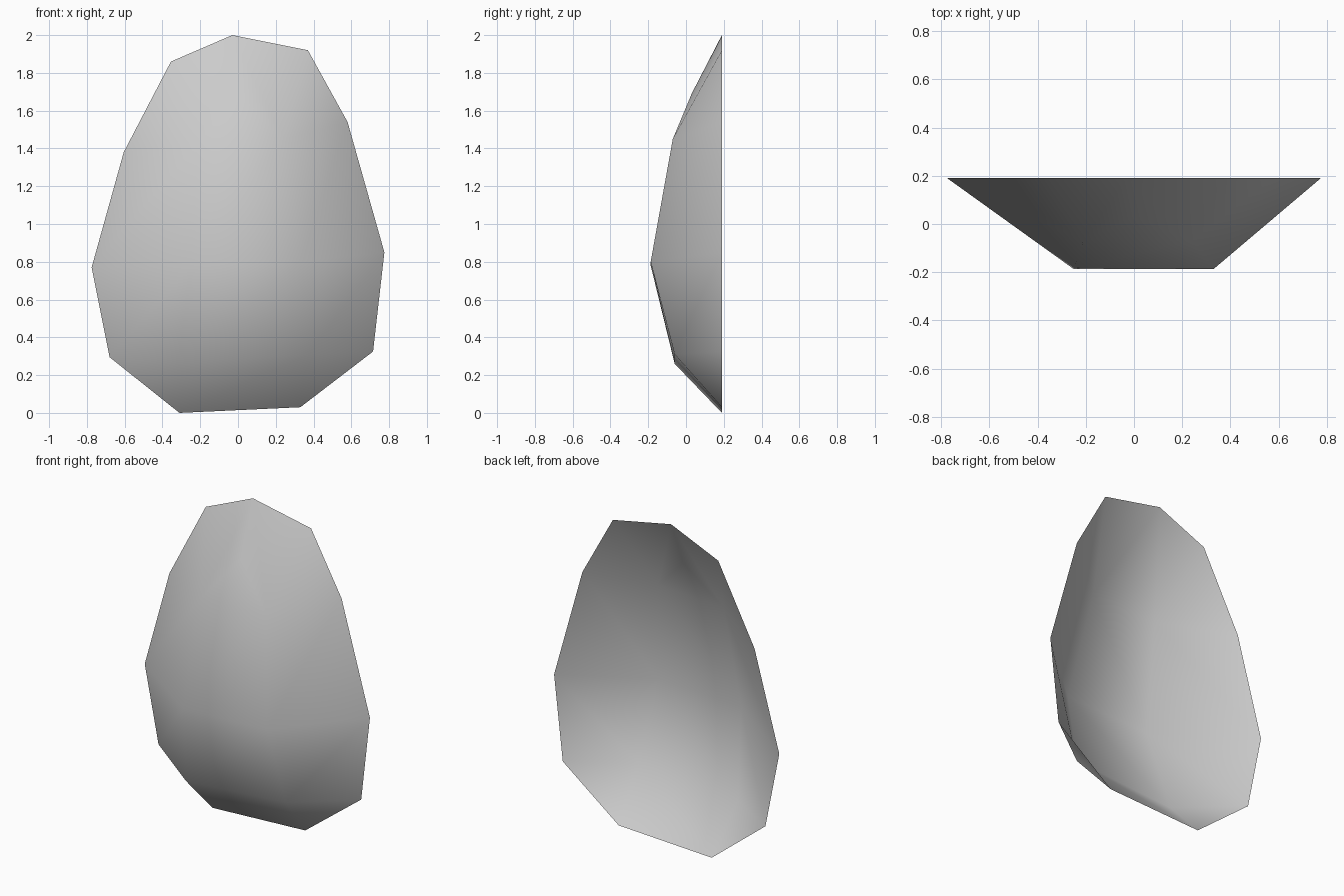
import bpy
import bmesh

cube = bpy.data.objects.get("Cube")
if cube:
    bpy.data.objects.remove(cube, do_unlink=True)

grey = bpy.data.materials.new("stone_grey")
grey.use_nodes = True
colour = (0.6, 0.6, 0.6, 1)
grey.diffuse_color = colour
grey.node_tree.nodes["Principled BSDF"].inputs["Base Color"].default_value = colour

RIM_Y = 0.19

# Cross rows of the shell, bottom to top: left rim, two bulging points, right rim
rows = [
    [(-0.68, RIM_Y, 0.295), (-0.315, -0.06, 0.26), (0.37, -0.06, 0.31), (0.715, RIM_Y, 0.325)],
    [(-0.775, RIM_Y, 0.77), (-0.25, -0.187, 0.78), (0.33, -0.187, 0.80), (0.775, RIM_Y, 0.85)],
    [(-0.605, RIM_Y, 1.38), (-0.21, -0.07, 1.43), (0.24, -0.07, 1.45), (0.58, RIM_Y, 1.54)],
]

bm = bmesh.new()
grid = [[bm.verts.new(p) for p in row] for row in rows]
foot = [bm.verts.new((x, RIM_Y, z)) for x, z in ((-0.31, 0), (0.33, 0.03))]
crown = [bm.verts.new((x, RIM_Y, z)) for x, z in ((-0.355, 1.86), (-0.03, 2), (0.37, 1.92))]
ridge = bm.verts.new((0, 0.03, 1.69))

# Main body quads, facing the front
for low, high in zip(grid, grid[1:]):
    for i in range(3):
        bm.faces.new((low[i], low[i + 1], high[i + 1], high[i]))

# Bottom edge closing onto the foot points
a, b, c, d = grid[0]
bm.faces.new((foot[0], b, a))
bm.faces.new((foot[0], foot[1], c, b))
bm.faces.new((foot[1], d, c))

# Top edge closing onto the crown points around the ridge
a, b, c, d = grid[-1]
bm.faces.new((a, b, crown[0]))
bm.faces.new((b, ridge, crown[1], crown[0]))
bm.faces.new((b, c, ridge))
bm.faces.new((c, crown[2], crown[1], ridge))
bm.faces.new((c, d, crown[2]))

for face in bm.faces:
    face.smooth = True

mesh = bpy.data.meshes.new("curved_shell")
bm.to_mesh(mesh)
bm.free()
mesh.materials.append(grey)
shell = bpy.data.objects.new("curved_shell", mesh)
bpy.context.collection.objects.link(shell)
